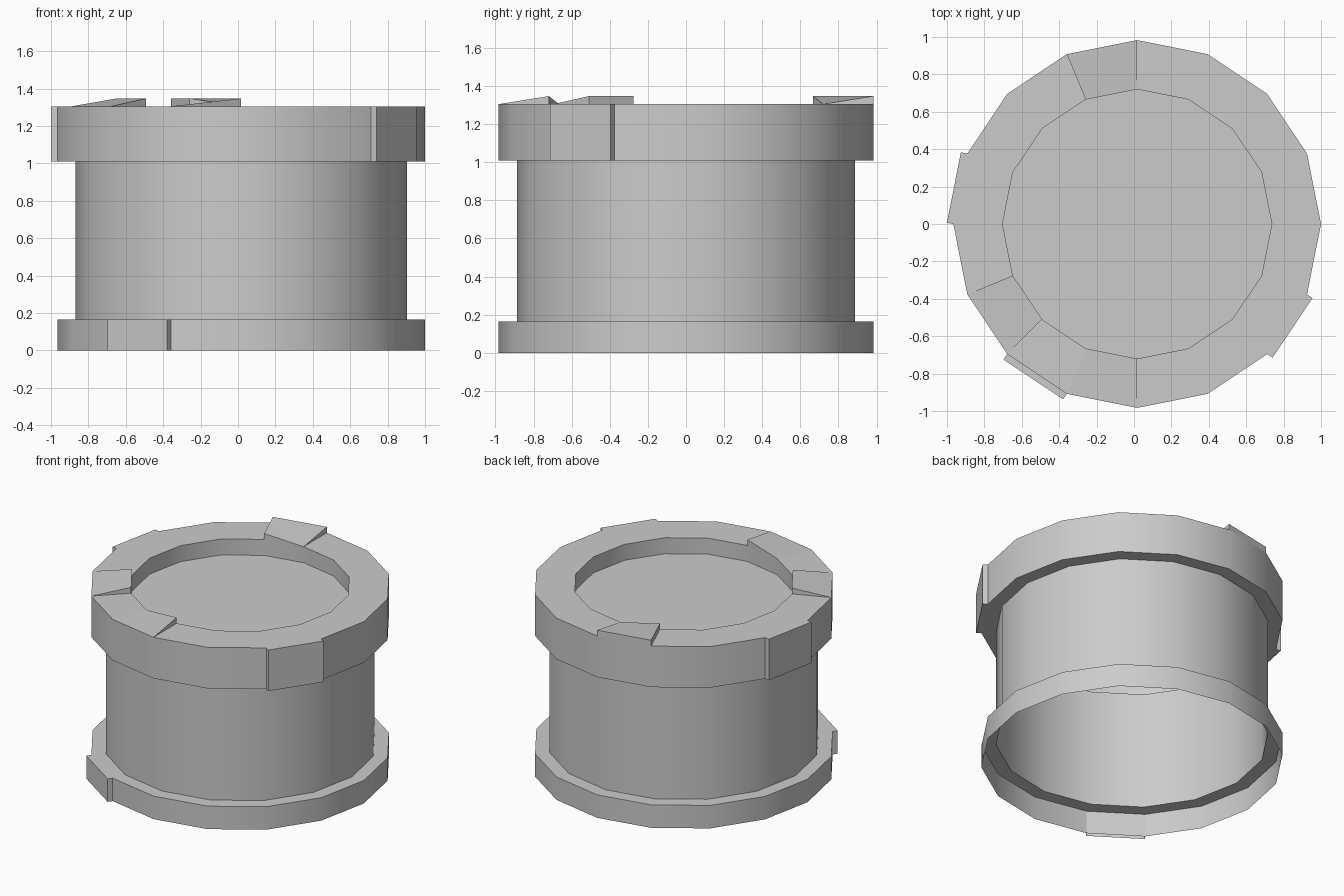
import bpy, bmesh, math
from mathutils import Vector

cube = bpy.data.objects.get("Cube")
if cube:
    bpy.data.objects.remove(cube, do_unlink=True)

SIDES = 16
CENTRE_X = 0.017
R_RIM, R_BODY, R_RECESS = 0.983, 0.887, 0.72
Z_BASE, Z_BODY, Z_FLOOR, Z_TOP = 0.165, 1.01, 1.19, 1.305
TAB, RAISE = 0.035, 0.042

grey = bpy.data.materials.new("plain_grey")
grey.use_nodes = True
colour = (0.6, 0.6, 0.6, 1)
grey.diffuse_color = colour
grey.node_tree.nodes["Principled BSDF"].inputs["Base Color"].default_value = colour


def lathe(profile, closed_end=False):
    """Turn (radius, z) points into a faceted shell; returns the face bands."""
    bm = bmesh.new()
    rings = []
    for r, z in profile:
        rings.append([bm.verts.new((r * math.cos(math.tau * i / SIDES),
                                    r * math.sin(math.tau * i / SIDES), z))
                      for i in range(SIDES)])
    bands = []
    for a, b in zip(rings, rings[1:]):
        bands.append([bm.faces.new((a[i], a[(i + 1) % SIDES], b[(i + 1) % SIDES], b[i]))
                      for i in range(SIDES)])
    if closed_end:
        bm.faces.new(rings[-1])
    return bm, bands


def extrude(bm, face, offset):
    """Extrude one facet, moving each new vertex by offset(vertex)."""
    out = bmesh.ops.extrude_face_region(bm, geom=[face])["geom"]
    for v in [g for g in out if isinstance(g, bmesh.types.BMVert)]:
        v.co += offset(v)


def push_tab(bm, face):
    move = face.normal.copy() * TAB
    extrude(bm, face, lambda v: move)


def finish(bm, name):
    bmesh.ops.remove_doubles(bm, verts=bm.verts[:], dist=0.0005)
    mesh = bpy.data.meshes.new(name)
    bm.to_mesh(mesh)
    bm.free()
    mesh.materials.append(grey)
    obj = bpy.data.objects.new(name, mesh)
    obj.location.x = CENTRE_X
    bpy.context.collection.objects.link(obj)
    bpy.ops.object.select_all(action="DESELECT")
    obj.select_set(True)
    bpy.context.view_layer.objects.active = obj
    bpy.ops.object.shade_smooth_by_angle(angle=math.radians(30))


# Base rim: open underneath, with one tab
bm, bands = lathe([(R_RIM, 0), (R_RIM, Z_BASE), (R_BODY, Z_BASE)])
bm.normal_update()
push_tab(bm, bands[0][10])
bm.normal_update()
under = [f for f in bm.faces if all(v.co.z < 0.001 for v in f.verts)]
bmesh.ops.delete(bm, geom=under, context="FACES")
finish(bm, "base_rim")

# Body wall
bm, bands = lathe([(R_BODY, Z_BASE), (R_BODY, Z_BODY)])
finish(bm, "body_wall")

# Top ring with its recess, two tabs and three tilted ramps
bm, bands = lathe([(R_BODY, Z_BODY), (R_RIM, Z_BODY), (R_RIM, Z_TOP),
                   (R_RECESS, Z_TOP), (R_RECESS, Z_FLOOR)], closed_end=True)
bm.normal_update()
for i in (7, 14):
    push_tab(bm, bands[1][i])


def tilt_ramp(i, raised):
    """Lift the listed corners, given as (step along facet, is outer)."""
    def lift(v):
        outer = v.co.xy.length > (R_RIM + R_RECESS) / 2
        angle = math.atan2(v.co.y, v.co.x) % math.tau
        step = round(angle / math.tau * SIDES) - i
        return Vector((0, 0, RAISE if (step, outer) in raised else 0))
    extrude(bm, bands[2][i], lift)


tilt_ramp(4, {(0, True), (1, True), (1, False)})
tilt_ramp(9, {(0, False), (1, False)})
tilt_ramp(11, {(1, False)})
finish(bm, "top_ring")
